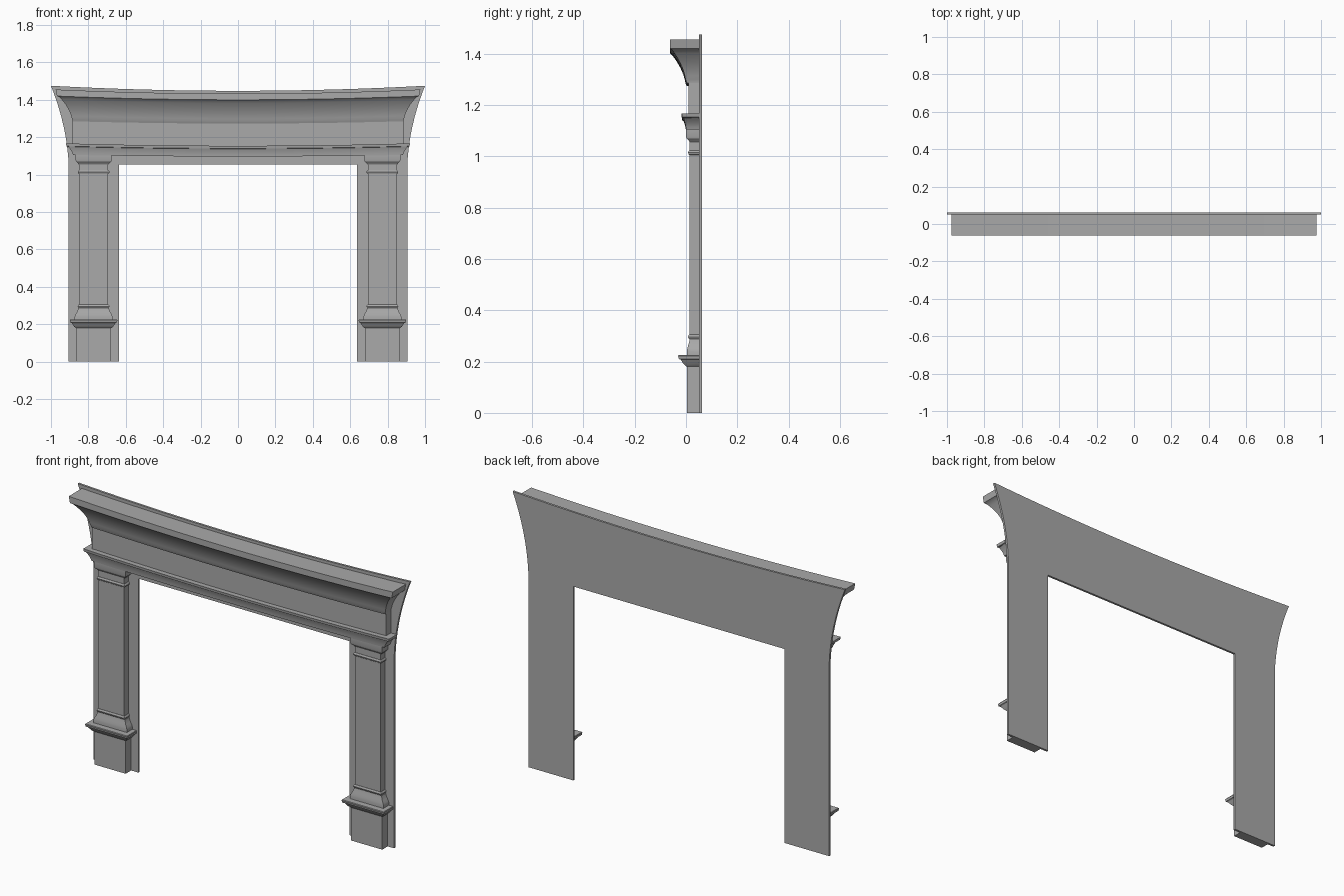
import bpy
import bmesh
import math

old = bpy.data.objects.get("Cube")
if old:
    bpy.data.objects.remove(old, do_unlink=True)

stone = bpy.data.materials.new("grey stone")
stone.use_nodes = True
GREY = (0.4, 0.4, 0.4, 1)
stone.diffuse_color = GREY
stone.node_tree.nodes["Principled BSDF"].inputs["Base Color"].default_value = GREY

BACK = 0.05      # wall side of the mouldings, front of the backboard


def finish(name, bm):
    bmesh.ops.recalc_face_normals(bm, faces=bm.faces)
    mesh = bpy.data.meshes.new(name)
    bm.to_mesh(mesh)
    bm.free()
    mesh.materials.append(stone)
    obj = bpy.data.objects.new(name, mesh)
    bpy.context.collection.objects.link(obj)
    bpy.ops.object.select_all(action="DESELECT")
    obj.select_set(True)
    bpy.context.view_layer.objects.active = obj
    bpy.ops.object.shade_smooth_by_angle(angle=math.radians(28))
    return obj


def moulding(name, rows, cx=0, steps=1):
    """Rows of (z, half width, front y, sag) lofted upward, returning to the wall at both ends."""
    bm = bmesh.new()
    grid = []
    for z, half, front, sag in rows:
        line = []
        for i in range(steps + 1):
            t = 2 * i / steps - 1
            height = z - sag * (1 - t * t)
            line.append([bm.verts.new((cx + half * t, y, height)) for y in (front, BACK)])
        grid.append(line)
    for low, high in zip(grid, grid[1:]):
        for i in range(steps):
            for side in (0, 1):
                bm.faces.new((low[i][side], low[i + 1][side], high[i + 1][side], high[i][side]))
        for end in (0, steps):
            bm.faces.new((low[end][0], low[end][1], high[end][1], high[end][0]))
    for line in (grid[0], grid[-1]):
        for i in range(steps):
            bm.faces.new((line[i][0], line[i + 1][0], line[i + 1][1], line[i][1]))
    return finish(name, bm)


def cove(z0, z1, w0, w1, y0, y1, sag0, sag1, count=8):
    """Concave sweep that starts upright and flares outward."""
    rows = []
    for k in range(count + 1):
        t = k / count
        out = 0.35 * t + 0.65 * t * t
        rows.append((z0 + (z1 - z0) * t, w0 + (w1 - w0) * out,
                     y0 + (y1 - y0) * out, sag0 + (sag1 - sag0) * t))
    return rows


# Backboard with flared shoulders, a sagging top edge and a square opening
half_outline = [(0.635, 1.055), (0.635, 0), (0.905, 0)]
for k in range(11):
    t = k / 10
    half_outline.append((0.905 + 0.095 * (0.2 * t + 0.8 * t * t), 1.05 + 0.425 * t))
top_edge = [(1 - k / 12, 1.475 - 0.027 * (1 - (1 - k / 12) ** 2)) for k in range(1, 12)]
half_outline += top_edge
outline = half_outline + [(0, 1.448)] + [(-x, z) for x, z in reversed(half_outline)]
bm = bmesh.new()
board = bm.faces.new([bm.verts.new((x, BACK, z)) for x, z in outline])
extruded = bmesh.ops.extrude_face_region(bm, geom=[board])
for v in extruded["geom"]:
    if isinstance(v, bmesh.types.BMVert):
        v.co.y = 0.062
finish("backboard", bm)

# Entablature
moulding("frieze", [(1.15, 0.885, 0.01, 0.01), (1.3, 0.885, 0.01, 0.015)], steps=24)
moulding("lower_moulding",
         cove(1.105, 1.15, 0.882, 0.91, 0, -0.01, 0.008, 0.012, 5)
         + [(1.152, 0.917, -0.015, 0.012), (1.167, 0.92, -0.017, 0.013)], steps=24)
moulding("cornice",
         [(1.285, 0.885, 0.003, 0.012), (1.295, 0.886, 0, 0.015)]
         + cove(1.3, 1.415, 0.888, 0.955, -0.002, -0.055, 0.015, 0.02)
         + [(1.42, 0.968, -0.062, 0.02), (1.455, 0.975, -0.062, 0.022)], steps=24)

# Pilasters, bottom to top: z, half width, front y
plinth = [(0, 0.094, 0.003), (0.185, 0.094, 0.003)]
ledge = [(0.18, 0.096, 0.002), (0.187, 0.104, -0.006), (0.197, 0.111, -0.014),
         (0.207, 0.118, -0.02), (0.21, 0.125, -0.028), (0.222, 0.127, -0.031),
         (0.226, 0.125, -0.029)]
foot = [(0.222, 0.101, 0.003), (0.24, 0.101, 0.003), (0.25, 0.098, 0.005),
        (0.262, 0.091, 0.008), (0.275, 0.085, 0.012), (0.286, 0.082, 0.014)]
collar = [(-0.009, 0.079, 0.013), (-0.006, 0.083, 0.01), (0, 0.085, 0.008),
          (0.006, 0.083, 0.01), (0.009, 0.079, 0.013)]
shaft = [(0.28, 0.077, 0.014), (1.065, 0.077, 0.014)]
capital = [(1.055, 0.08, 0.014), (1.062, 0.085, 0.01), (1.07, 0.094, 0.002),
           (1.077, 0.096, 0), (1.106, 0.096, 0)]
parts = {
    "plinth": plinth, "ledge": ledge, "foot": foot, "shaft": shaft, "capital": capital,
    "lower_collar": [(0.296 + z, w, y) for z, w, y in collar],
    "upper_collar": [(1.014 + z, w, y) for z, w, y in collar],
}
for side, cx in (("left", 0.772), ("right", -0.772)):
    for part, rows in parts.items():
        moulding(f"{side}_{part}", [row + (0,) for row in rows], cx)
